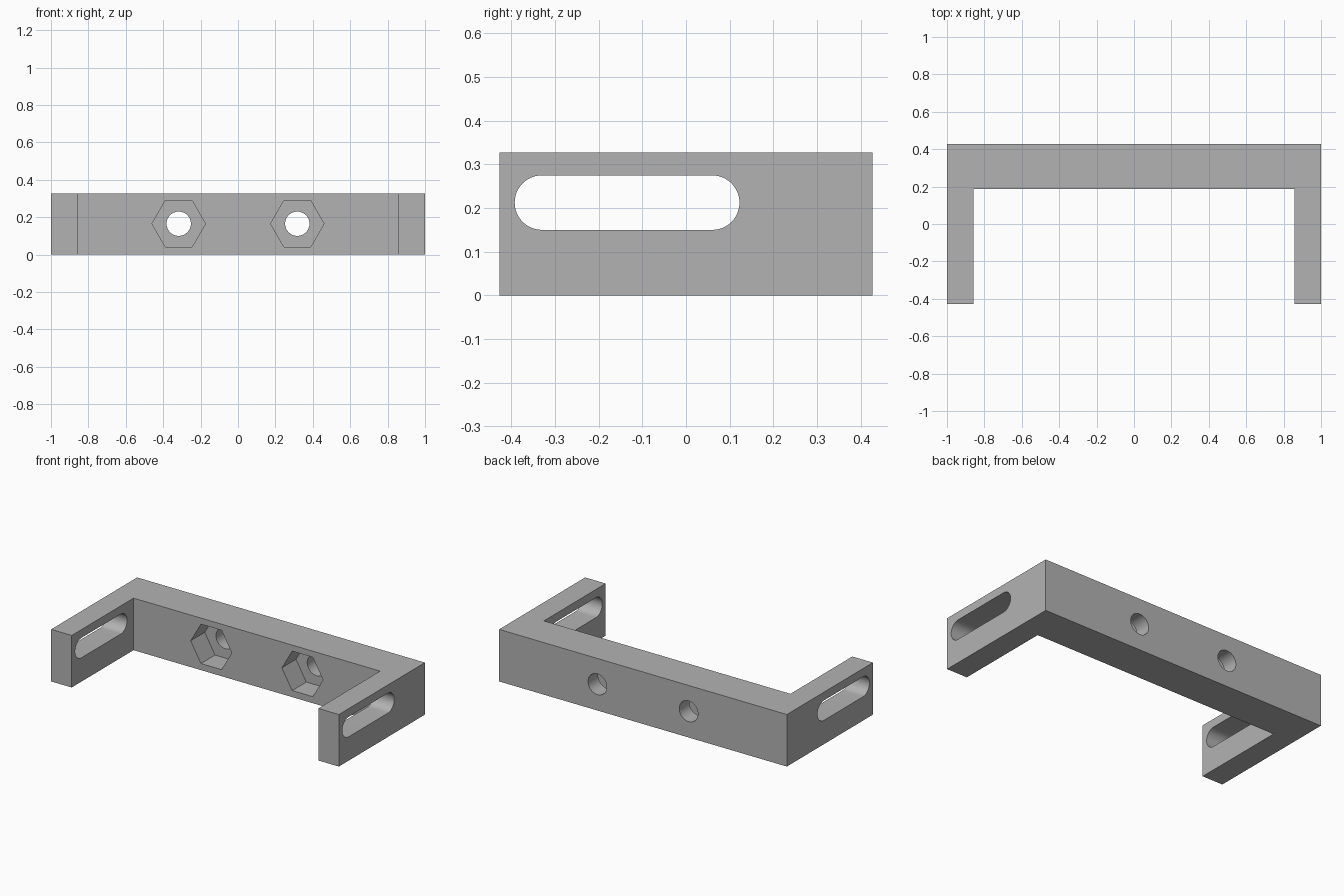
import bpy, bmesh, math
from mathutils import Matrix, Vector

if "Cube" in bpy.data.objects:
    bpy.data.objects.remove(bpy.data.objects["Cube"])

HEIGHT, BACK, FRONT, INNER_Y, INNER_X = 0.327, 0.427, -0.427, 0.187, 0.857

grey = bpy.data.materials.new("light grey")
grey.diffuse_color = (0.45, 0.45, 0.45, 1)
grey.use_nodes = True
grey.node_tree.nodes["Principled BSDF"].inputs["Base Color"].default_value = grey.diffuse_color


def prism(name, outline, axis, start, end):
    """Extrude a closed 2D outline along the x, y or z axis."""
    place = {"x": lambda a, b, d: (d, a, b),
             "y": lambda a, b, d: (a, d, b),
             "z": lambda a, b, d: (a, b, d)}[axis]
    bm = bmesh.new()
    face = bm.faces.new([bm.verts.new(place(a, b, start)) for a, b in outline])
    side = bmesh.ops.extrude_face_region(bm, geom=[face])
    new = [v for v in side["geom"] if isinstance(v, bmesh.types.BMVert)]
    bmesh.ops.translate(bm, verts=new, vec=Vector(place(0, 0, end - start)))
    bmesh.ops.recalc_face_normals(bm, faces=bm.faces)
    mesh = bpy.data.meshes.new(name)
    bm.to_mesh(mesh)
    bm.free()
    mesh.materials.append(grey)
    obj = bpy.data.objects.new(name, mesh)
    bpy.context.collection.objects.link(obj)
    return obj


def arc(cx, cy, r, a0, a1, n):
    """n points from angle a0 up to a1 in degrees."""
    return [(cx + r * math.cos(math.radians(a0 + (a1 - a0) * i / (n - 1))),
             cy + r * math.sin(math.radians(a0 + (a1 - a0) * i / (n - 1))))
            for i in range(n)]


# U-shaped bracket body
bracket = prism("bracket", [
    (-1, FRONT), (-INNER_X, FRONT), (-INNER_X, INNER_Y), (INNER_X, INNER_Y),
    (INNER_X, FRONT), (1, FRONT), (1, BACK), (-1, BACK)], "z", 0, HEIGHT)

cutters = []

# Rounded slots through both arms
slot = arc(0.06, 0.2125, 0.0625, -90, 90, 25) + arc(-0.33, 0.2125, 0.0625, 90, 270, 25)
for side, x in (("left", -0.93), ("right", 0.93)):
    cutters.append(prism(side + "_slot_cutter", slot, "x", x - 0.15, x + 0.15))

# Bolt holes with hexagonal nut pockets in the crossbar
for side, x in (("left", -0.317), ("right", 0.317)):
    hole = arc(x, 0.165, 0.065, 0, 360, 49)[:-1]
    pocket = arc(x, 0.165, 0.143, 0, 360, 7)[:-1]
    cutters.append(prism(side + "_nut_cutter", pocket, "y", INNER_Y - 0.1, INNER_Y + 0.14))
    cutters.append(prism(side + "_bolt_cutter", hole, "y", INNER_Y - 0.15, BACK + 0.1))

for cutter in cutters:
    cutter.hide_render = True
    cutter.hide_set(True)
    cut = bracket.modifiers.new(cutter.name, "BOOLEAN")
    cut.operation = "DIFFERENCE"
    cut.solver = "EXACT"
    cut.object = cutter

# Apply the cuts, then smooth the round walls
bpy.context.view_layer.objects.active = bracket
bracket.select_set(True)
for cut in list(bracket.modifiers):
    bpy.ops.object.modifier_apply(modifier=cut.name)
for cutter in cutters:
    bpy.data.objects.remove(cutter, do_unlink=True)
bpy.ops.object.shade_smooth_by_angle(angle=math.radians(30))
